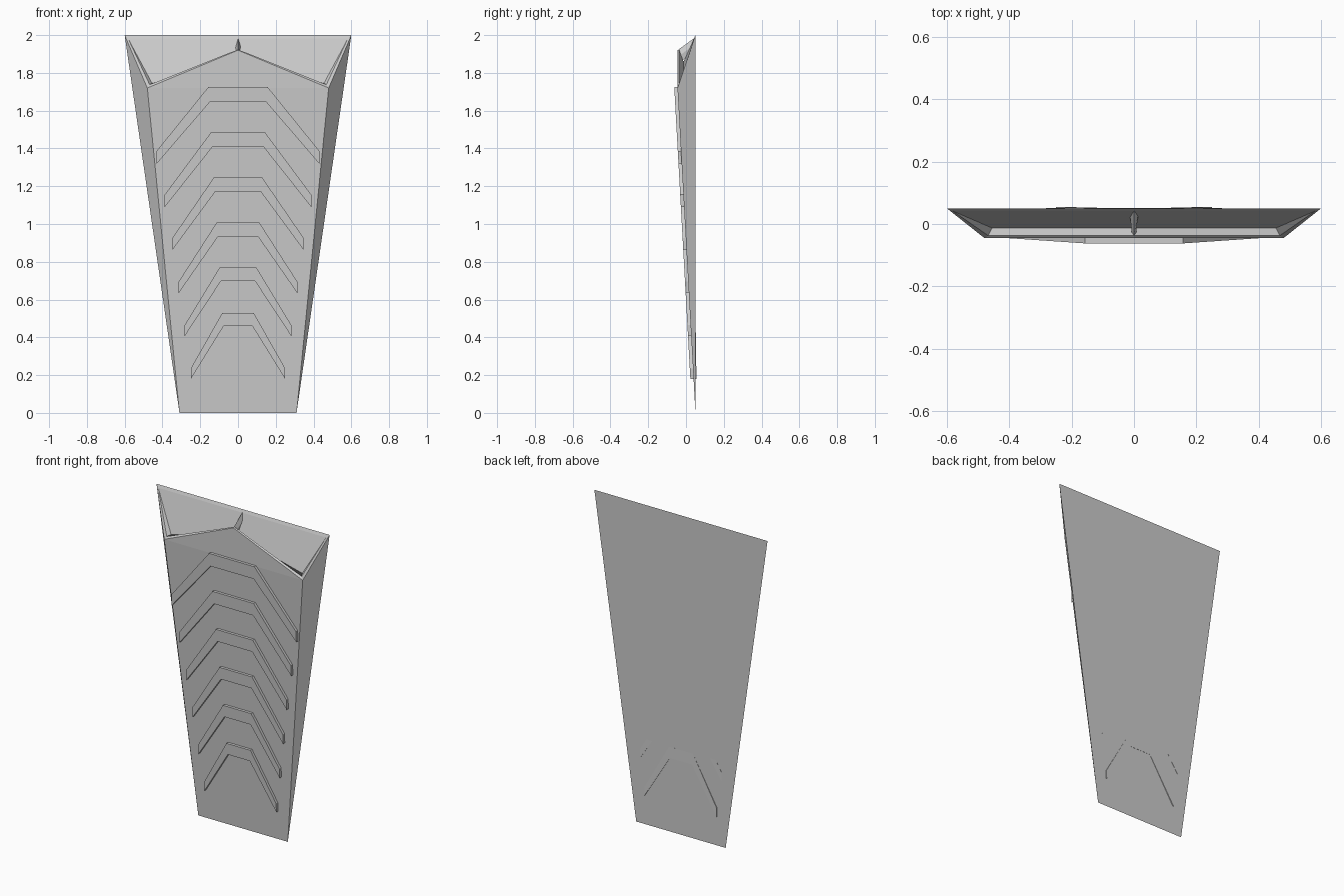
import bpy, bmesh

if "Cube" in bpy.data.objects:
    bpy.data.objects.remove(bpy.data.objects["Cube"])

def make(name, verts, faces, mirror=False):
    me = bpy.data.meshes.new(name)
    me.from_pydata(verts, [], faces)
    bm = bmesh.new()
    bm.from_mesh(me)
    bmesh.ops.recalc_face_normals(bm, faces=bm.faces)
    bm.to_mesh(me)
    bm.free()
    ob = bpy.data.objects.new(name, me)
    bpy.context.collection.objects.link(ob)
    if mirror:
        m = ob.modifiers.new("mirror", 'MIRROR')
        m.use_clip = True
    return ob

def prism(name, front, back):
    n = len(front)
    faces = [list(range(n)), list(range(2 * n - 1, n - 1, -1))]
    faces += [[i, i + n, (i + 1) % n + n, (i + 1) % n] for i in range(n)]
    return make(name, front + back, faces)

# Tapered wedge body, right half mirrored, with a shallow hollow at the top
verts = [
    (0, .05, 0), (.31, .05, 0),                      # bottom edge
    (.6, .05, 2), (0, .05, 2),                       # back top edge
    (.48, -.045, 1.72), (0, -.045, 1.92),            # front V edge
    (0, -.045, 1.72),
    (.582, .042, 1.982), (0, .042, 1.982),           # inner rim, back
    (.468, -.037, 1.738), (0, -.037, 1.924),         # inner rim, front
    (.455, -.013, 1.745), (0, -.013, 1.86),          # hollow crease
]
faces = [
    (0, 1, 2, 3),                                    # back
    (0, 6, 4, 1), (6, 5, 4),                         # front
    (1, 4, 2),                                       # flank
    (3, 2, 7, 8), (2, 4, 9, 7), (4, 5, 10, 9),       # rim
    (8, 7, 11, 12), (7, 9, 11), (9, 10, 12, 11),     # hollow
]
make("tapered_body", verts, faces, mirror=True)

# Thin web across the middle of the hollow
def web_ring(y, zt, zb, w):
    zm = (zt + zb) / 2
    return [(0, y, zt), (w, y, zm), (w * .6, y, zb), (-w * .6, y, zb), (-w, y, zm)]

prism("center_web", web_ring(-.038, 1.925, 1.85, .006), web_ring(.045, 1.985, 1.92, .015))

# Six raised chevron bands, each running through the wedge
for i in range(6):
    t = i / 5
    top = 1.725 - .239 * i
    end = 1.385 - .23 * i
    hw = .157 - .074 * t
    ox = [.432, .388, .348, .314, .282, .25][i]
    right = [(hw, top), (ox, end), (ox, end - .068 + .012 * t), (hw - .007, top - .08 + .01 * t)]
    outline = right + [(-x, z) for x, z in reversed(right)]
    front = [(x, .05 - .0552 * z - .017, z) for x, z in outline]
    back = [(x, .058 - .015 * z, z) for x, z in outline]
    prism(f"chevron_band_{i + 1}", front, back)
